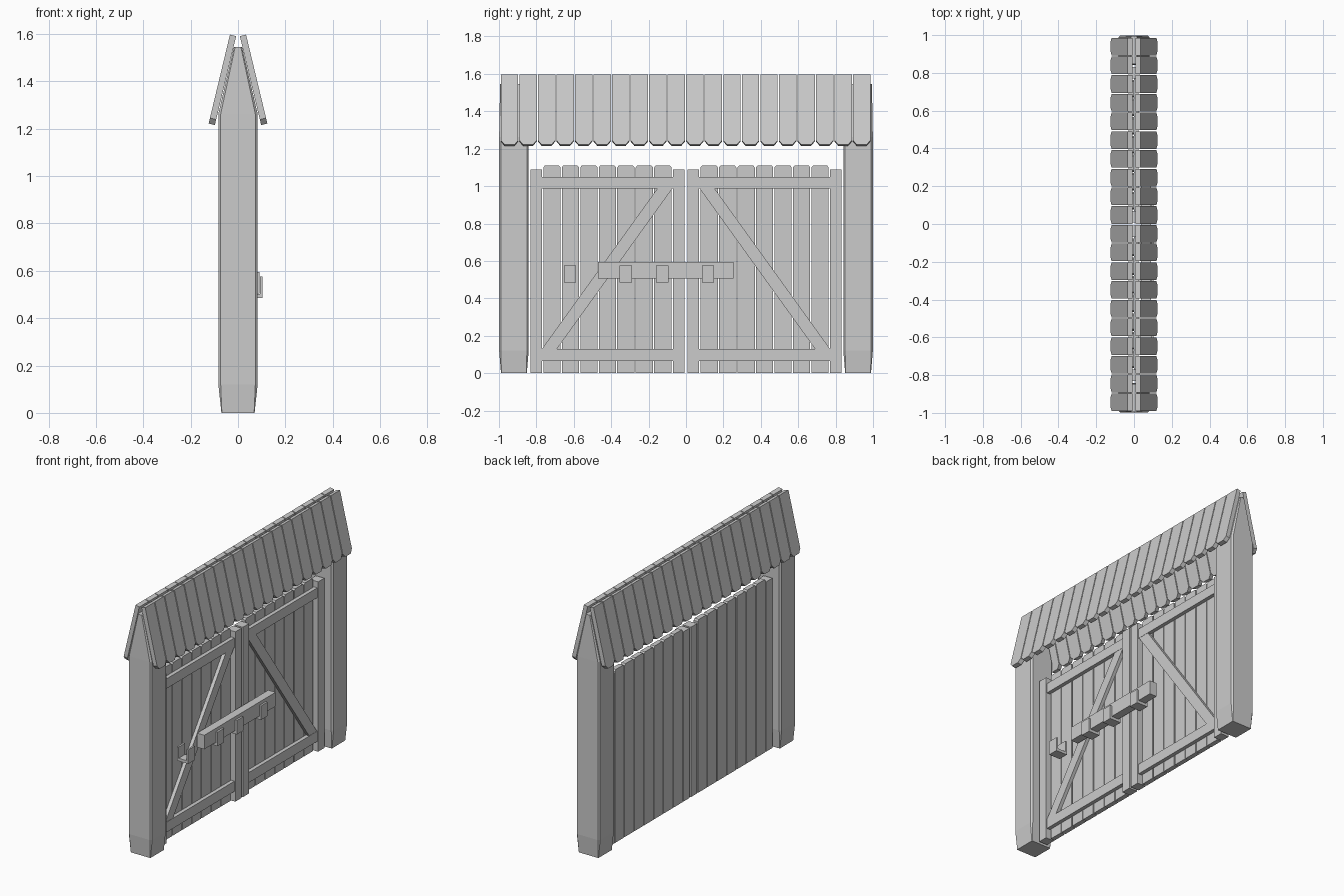
import bpy, bmesh, math
from mathutils import Matrix, Vector

if "Cube" in bpy.data.objects:
    bpy.data.objects.remove(bpy.data.objects["Cube"])

mat = bpy.data.materials.new("grey_wood")
mat.diffuse_color = (0.6, 0.6, 0.6, 1)
mat.use_nodes = True
mat.node_tree.nodes["Principled BSDF"].inputs["Base Color"].default_value = mat.diffuse_color


def finish(name, bm):
    bmesh.ops.recalc_face_normals(bm, faces=bm.faces[:])
    me = bpy.data.meshes.new(name)
    bm.to_mesh(me)
    bm.free()
    me.materials.append(mat)
    ob = bpy.data.objects.new(name, me)
    bpy.context.collection.objects.link(ob)
    return ob


def loft(bm, rings):
    """Skin a list of rings of points and cap both ends."""
    vs = [[bm.verts.new(p) for p in r] for r in rings]
    n = len(vs[0])
    for a, b in zip(vs, vs[1:]):
        for i in range(n):
            j = (i + 1) % n
            bm.faces.new((a[i], a[j], b[j], b[i]))
    bm.faces.new(vs[0][::-1])
    bm.faces.new(vs[-1])


def prism(bm, pts, x0, x1, m=Matrix()):
    """Extrude a (y, z) outline from x0 to x1."""
    loft(bm, [[m @ Vector((x, y, z)) for y, z in pts] for x in (x0, x1)])


def rect(y0, y1, z0, z1):
    return [(y0, z0), (y1, z0), (y1, z1), (y0, z1)]


def octagon(cy, hx, hy, c, z):
    pts = [(hx, hy - c), (hx - c, hy), (c - hx, hy), (-hx, hy - c),
           (-hx, c - hy), (c - hx, -hy), (hx - c, -hy), (hx, c - hy)]
    return [(x, cy + y, z) for x, y in pts]


for s, side in ((-1, "left"), (1, "right")):
    # Chamfered post, narrowed at the foot and wedge shaped under the roof
    bm = bmesh.new()
    loft(bm, [octagon(s * 0.92, 0.07, 0.069, 0.002, 0),
              octagon(s * 0.92, 0.083, 0.079, 0.01, 0.12),
              octagon(s * 0.92, 0.083, 0.079, 0.01, 1.262),
              octagon(s * 0.92, 0.017, 0.074, 0.005, 1.545)])
    finish(side + "_post", bm)

    # Door planks with clipped top corners
    bm = bmesh.new()
    for i in range(7):
        a = 0.078 + i * 0.0988
        b = a + 0.092
        prism(bm, [(s * y, z) for y, z in (
            (a, 0), (b, 0), (b, 1.10), (b - 0.008, 1.11), (a + 0.008, 1.11), (a, 1.10))],
            -0.03, 0.0)
    finish(side + "_door_planks", bm)

    # Door frame: two stiles, two rails and a diagonal brace
    bm = bmesh.new()
    for a, b in ((0.007, 0.07), (0.77, 0.832)):
        prism(bm, rect(s * a, s * b, 0, 1.09), -0.03, 0.03)
    for z0, z1 in ((0.065, 0.13), (0.987, 1.05)):
        prism(bm, rect(s * 0.07, s * 0.77, z0, z1), 0, 0.024)
    finish(side + "_door_frame", bm)
    bm = bmesh.new()
    prism(bm, [(s * y, z) for y, z in (
        (0.77, 0.13), (0.69, 0.13), (0.073, 0.987), (0.153, 0.987))], 0, 0.022)
    finish(side + "_door_brace", bm)

# Roof planks on both slopes, with clipped lower corners
slope = math.atan2(0.09, 0.375)
for s, side in ((-1, "back"), (1, "front")):
    bm = bmesh.new()
    m = Matrix.Scale(s, 4, (1, 0, 0)) @ Matrix.Translation((0.034, 0, 1.597)) \
        @ Matrix.Rotation(-slope, 4, 'Y')
    for i in range(20):
        a = -0.99 + i * 0.0991
        b = a + 0.093
        prism(bm, [(a, 0), (b, 0), (b, -0.362), (b - 0.02, -0.386),
                   (a + 0.02, -0.386), (a, -0.362)], -0.027, 0, m)
    finish(side + "_roof_planks", bm)

# U-shaped brackets for the locking bar
for i, y in enumerate((-0.62, -0.322, -0.127, 0.118)):
    bm = bmesh.new()
    u = [(0.024, 0.485), (0.104, 0.485), (0.104, 0.575), (0.092, 0.575),
         (0.092, 0.503), (0.036, 0.503), (0.036, 0.575), (0.024, 0.575)]
    loft(bm, [[(x, y + d, z) for x, z in u] for d in (-0.033, 0.033)])
    finish("bar_bracket_%d" % (i + 1), bm)

# Sliding locking bar
bm = bmesh.new()
prism(bm, rect(-0.47, 0.253, 0.505, 0.595), 0.038, 0.09)
finish("locking_bar", bm)
